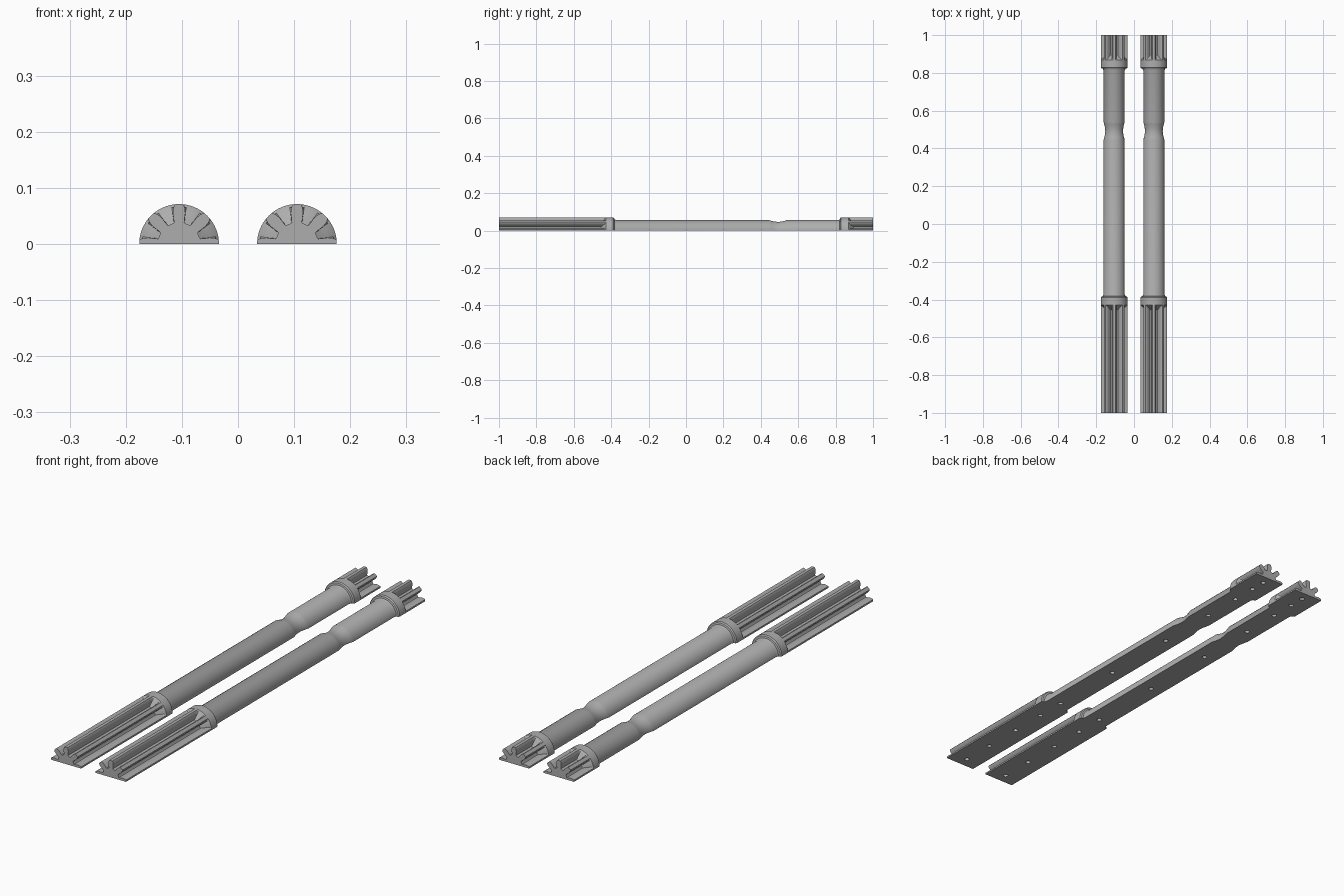
import bpy
import bmesh
from math import sin, cos, radians, pi
from mathutils import Matrix

cube = bpy.data.objects.get("Cube")
if cube:
    bpy.data.objects.remove(cube, do_unlink=True)

steel = bpy.data.materials.new("grey_steel")
steel.use_nodes = True
GREY = (0.42, 0.42, 0.42, 1)
steel.diffuse_color = GREY
steel.node_tree.nodes["Principled BSDF"].inputs["Base Color"].default_value = GREY

TIP, ROOT, SHAFT, NECK = 0.071, 0.038, 0.056, 0.047
PITCH = 45

# Half a tooth: angle from the tooth centre, radius
HALF_TOOTH = [(0, TIP), (5.6, TIP), (8.7, 0.066), (11.5, 0.056),
              (12.2, 0.046), (13.5, 0.039), (18, ROOT), (22.5, ROOT)]


def half_gear():
    """Polar outline of the upper half of an eight-tooth pinion."""
    points = {}
    for tooth in range(5):
        for angle, radius in HALF_TOOTH:
            for side in (-1, 1):
                a = tooth * PITCH + side * angle
                if 0 <= a <= 180:
                    points[round(a, 2)] = radius
    return sorted(points.items())


def collar_end(y, way):
    """Pinion run-out, collar and step to the shaft; way points to the middle."""
    steps = [(-0.020, ROOT), (-0.013, 0.046), (-0.006, 0.056), (0.001, 0.066),
             (0.006, TIP), (0.046, TIP), (0.051, 0.067), (0.053, 0.060),
             (0.063, SHAFT)]
    return [(y + way * d, r, i < 5) for i, (d, r) in enumerate(steps)]


# Stations along the shaft: position, floor radius, toothed or round
stations = [(-1, ROOT, True)] + collar_end(-0.435, 1)
for i in range(9):
    dip = (SHAFT - NECK) * sin(pi * i / 8)
    stations.append((0.445 + 0.095 * i / 8, SHAFT - dip, False))
stations += collar_end(0.875, -1)[::-1] + [(1, ROOT, True)]

HOLES = [-0.955, -0.81, -0.64, -0.48, -0.35, -0.015,
         0.33, 0.605, 0.78, 0.89, 0.96]


def new_object(name, bm, x):
    bmesh.ops.recalc_face_normals(bm, faces=bm.faces)
    mesh = bpy.data.meshes.new(name)
    bm.to_mesh(mesh)
    bm.free()
    mesh.materials.append(steel)
    obj = bpy.data.objects.new(name, mesh)
    obj.location.x = x
    bpy.context.collection.objects.link(obj)
    return obj


def half_shaft(name, x):
    # Loft the half-round body through all stations
    bm = bmesh.new()
    outline = half_gear()
    rings = []
    for y, floor, toothed in stations:
        ring = []
        for angle, tooth in outline:
            r = max(tooth, floor) if toothed else floor
            a = radians(angle)
            ring.append(bm.verts.new((r * cos(a), y, r * sin(a))))
        rings.append(ring)
    n = len(outline)
    for a, b in zip(rings, rings[1:]):
        for i in range(n):
            j = (i + 1) % n
            bm.faces.new((a[i], a[j], b[j], b[i]))
    bm.faces.new(rings[0])
    bm.faces.new(rings[-1])
    body = new_object(name, bm, x)

    # Peg holes along the flat underside
    bm = bmesh.new()
    for y in HOLES:
        bmesh.ops.create_cone(bm, cap_ends=True, segments=20, radius1=0.01,
                              radius2=0.01, depth=0.05,
                              matrix=Matrix.Translation((0, y, 0)))
    cutter = new_object(name + "_hole_cutter", bm, x)
    cutter.hide_render = True

    bpy.ops.object.select_all(action="DESELECT")
    body.select_set(True)
    bpy.context.view_layer.objects.active = body
    cut = body.modifiers.new("peg_holes", "BOOLEAN")
    cut.operation = "DIFFERENCE"
    cut.solver = "EXACT"
    cut.object = cutter
    bpy.ops.object.modifier_apply(modifier=cut.name)
    bpy.data.objects.remove(cutter, do_unlink=True)
    bpy.ops.object.shade_smooth_by_angle(angle=radians(25))


half_shaft("left_half_shaft", 0.105)
half_shaft("right_half_shaft", -0.105)
